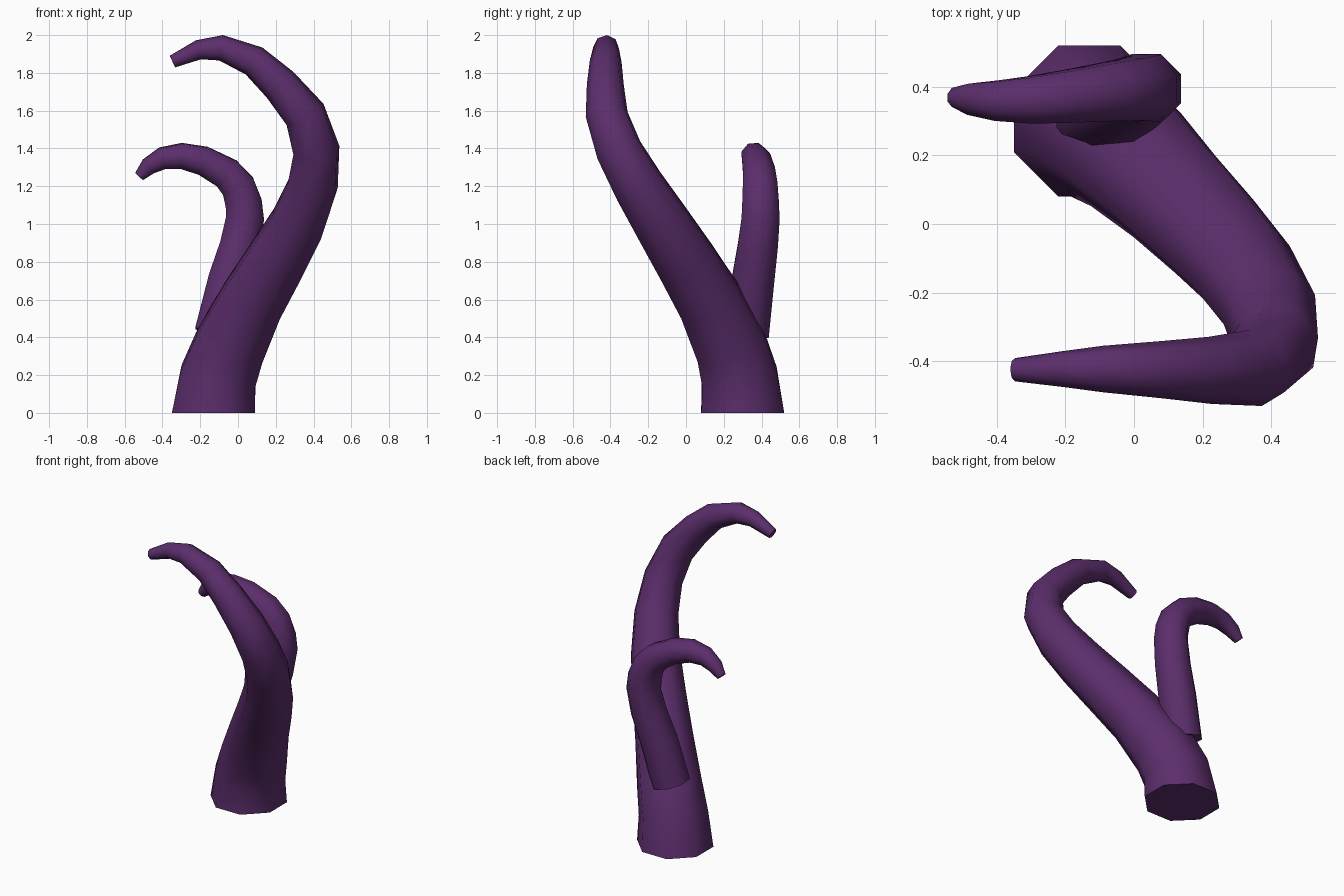
import bpy, bmesh, math
from mathutils import Vector

if "Cube" in bpy.data.objects:
    bpy.data.objects.remove(bpy.data.objects["Cube"])

purple = bpy.data.materials.new("purple_skin")
purple.diffuse_color = (0.105, 0.027, 0.148, 1)
purple.use_nodes = True
purple.node_tree.nodes["Principled BSDF"].inputs["Base Color"].default_value = purple.diffuse_color


def tentacle(name, path, start_dir, sides=8):
    """Sweep a tapering octagon along (x, y, z, radius) points."""
    pts = [Vector(p[:3]) for p in path]
    n = len(pts)
    bm = bmesh.new()
    rings = []
    tangent = Vector(start_dir).normalized()
    u = (Vector((1, 0, 0)) - tangent * tangent.x).normalized()
    for i, p in enumerate(pts):
        if i == n - 1:
            new = (p - pts[i - 1]).normalized()
        elif i > 0:
            new = ((p - pts[i - 1]).normalized() + (pts[i + 1] - p).normalized()).normalized()
        else:
            new = tangent
        # carry the frame along without twist
        u = tangent.rotation_difference(new) @ u
        tangent = new
        v = tangent.cross(u)
        r = path[i][3]
        ring = []
        for k in range(sides):
            a = 2 * math.pi * (k + 0.5) / sides
            ring.append(bm.verts.new(p + r * (math.cos(a) * u + math.sin(a) * v)))
        rings.append(ring)
    for a, b in zip(rings, rings[1:]):
        for k in range(sides):
            j = (k + 1) % sides
            bm.faces.new((a[k], a[j], b[j], b[k]))
    bm.faces.new(rings[0][::-1])
    bm.faces.new(rings[-1])
    bmesh.ops.recalc_face_normals(bm, faces=bm.faces)
    mesh = bpy.data.meshes.new(name)
    bm.to_mesh(mesh)
    bm.free()
    mesh.materials.append(purple)
    obj = bpy.data.objects.new(name, mesh)
    bpy.context.collection.objects.link(obj)
    bpy.ops.object.select_all(action='DESELECT')
    obj.select_set(True)
    bpy.context.view_layer.objects.active = obj
    bpy.ops.object.shade_smooth_by_angle(angle=math.radians(55))
    return obj


# Tall main tentacle, leaning forward and hooking to the left
tentacle("main_tentacle", [
    (-0.13, 0.30, 0.00, 0.238),
    (-0.105, 0.283, 0.19, 0.218),
    (-0.04, 0.235, 0.36, 0.204),
    (0.08, 0.12, 0.60, 0.182),
    (0.20, 0.00, 0.80, 0.169),
    (0.315, -0.125, 1.00, 0.155),
    (0.395, -0.25, 1.20, 0.140),
    (0.415, -0.355, 1.39, 0.126),
    (0.355, -0.42, 1.58, 0.113),
    (0.222, -0.427, 1.738, 0.098),
    (0.085, -0.425, 1.863, 0.084),
    (-0.09, -0.423, 1.933, 0.068),
    (-0.21, -0.423, 1.922, 0.052),
    (-0.347, -0.425, 1.860, 0.034),
], (0, 0, 1))

# Shorter tentacle branching from the back
tentacle("branch_tentacle", [
    (-0.115, 0.325, 0.42, 0.124),
    (-0.045, 0.355, 0.70, 0.122),
    (0.01, 0.38, 0.88, 0.115),
    (0.037, 0.395, 1.03, 0.109),
    (0.03, 0.395, 1.11, 0.105),
    (0.0, 0.393, 1.20, 0.099),
    (-0.06, 0.387, 1.268, 0.092),
    (-0.185, 0.373, 1.335, 0.082),
    (-0.30, 0.362, 1.36, 0.073),
    (-0.40, 0.360, 1.348, 0.062),
    (-0.475, 0.365, 1.305, 0.049),
    (-0.523, 0.370, 1.252, 0.030),
], (0.25, 0.1, 1))
